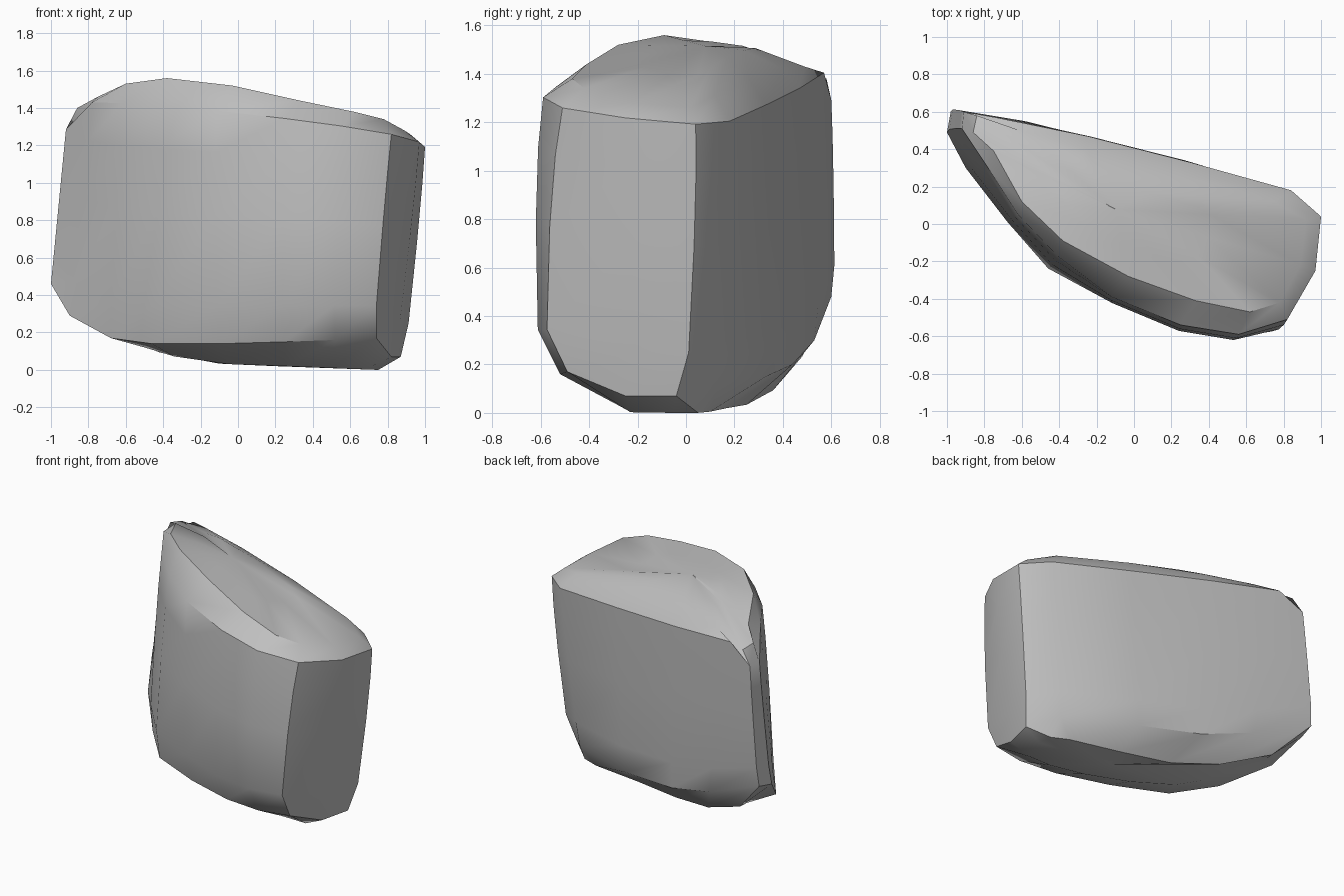
import bpy
import bmesh
from mathutils import Vector

start_cube = bpy.data.objects.get("Cube")
if start_cube:
    bpy.data.objects.remove(start_cube, do_unlink=True)


def make_material(name, colour):
    material = bpy.data.materials.new(name)
    material.use_nodes = True
    material.diffuse_color = colour
    shader = material.node_tree.nodes["Principled BSDF"]
    shader.inputs["Base Color"].default_value = colour
    shader.inputs["Roughness"].default_value = 0.8
    return material


# Rim outline, counter-clockwise from the left rear corner; it lies on a tilted plane
rim_outline = [
    (1, .04), (.84, .18), (.3, .33), (-.25, .47), (-.74, .57),
    (-.91, .6), (-.92, .51), (-.78, .3), (-.62, .05), (-.41, -.17),
    (-.12, -.39), (.25, -.54), (.56, -.59), (.82, -.51), (.97, -.25),
]

# Upper bevel: the raised border of the domed top
crown_outline = [
    (.92, .02, 1.26), (.75, .12, 1.31), (.25, .26, 1.38), (-.25, .4, 1.42), (-.58, .49, 1.43),
    (-.84, .58, 1.38), (-.86, .49, 1.4), (-.75, .39, 1.46), (-.6, .12, 1.53), (-.38, -.09, 1.56),
    (-.03, -.28, 1.52), (.33, -.41, 1.44), (.62, -.47, 1.38), (.78, -.42, 1.34), (.89, -.22, 1.28),
]

# Lower edge of the walls
foot_outline = [
    (.87, -.04, .07), (.72, .13, .12), (.24, .33, .15), (-.2, .44, .2), (-.55, .53, .3),
    (-.98, .6, .48), (-1, .49, .46), (-.9, .3, .29), (-.68, .04, .17), (-.46, -.2, .14),
    (-.1, -.36, .14), (.25, -.48, .15), (.52, -.52, .16), (.74, -.49, .17), (.82, -.25, .07),
]

# Border of the shallow keel under the boulder; its height follows a curve
keel_outline = [
    (.74, .05), (.62, .1), (.25, .17), (-.1, .25), (-.42, .36),
    (-.75, .48), (-.76, .42), (-.66, .28), (-.5, .1), (-.34, 0),
    (-.05, -.1), (.25, -.2), (.5, -.24), (.68, -.23), (.75, -.05),
]


def rim_point(x, y):
    droop = 1.5 * max(0, -.82 - x)
    return Vector((x, y, 1.34 - .145 * x - .075 * y - droop))


def keel_point(x, y):
    height = .03 + .36 * x * x if x < 0 else .03 - .04 * x
    return Vector((x, y, height))


def wall_ring(foot, rim, fraction, bulge):
    """Blend the foot into the rim, swelling the front, left end and rear."""
    ring = []
    for low, high in zip(foot, rim):
        point = low.lerp(high, fraction)
        if low.x > .8:
            point += Vector((.25, .45, 0)) * bulge
        elif low.y < .1:
            swell = max(0, min(1, .8 + .6 * point.x))
            point += Vector((-.15, -.95, 0)) * bulge * swell
        else:
            point.y += bulge * .15
        ring.append(point)
    return ring


def dome_point(crown_point):
    """Step halfway from the crown to the summit, lifted towards the rear."""
    point = crown_point.lerp(summit, .5)
    point.z += .12 * max(0, point.y)
    return point


def bridge(mesh, lower, upper):
    count = len(lower)
    for i in range(count):
        j = (i + 1) % count
        mesh.faces.new((lower[i], lower[j], upper[j], upper[i]))


def close_with_fan(mesh, ring, centre, upward):
    hub = mesh.verts.new(centre)
    for i, corner in enumerate(ring):
        following = ring[(i + 1) % len(ring)]
        face = (corner, following, hub) if upward else (following, corner, hub)
        mesh.faces.new(face)


# Stack the rings from keel to dome
summit = Vector((-.1, .08, 1.515))
keel = [keel_point(*pair) for pair in keel_outline]
foot = [Vector(triple) for triple in foot_outline]
rim = [rim_point(*pair) for pair in rim_outline]
crown = [Vector(triple) for triple in crown_outline]
dome = [dome_point(point) for point in crown]
walls = [wall_ring(foot, rim, fraction, bulge)
         for fraction, bulge in ((.16, .085), (.55, .065), (.82, .035))]

stone_mesh = bmesh.new()
rings = [[stone_mesh.verts.new(point) for point in ring]
         for ring in (keel, foot, *walls, rim, crown, dome)]
for lower, upper in zip(rings, rings[1:]):
    bridge(stone_mesh, lower, upper)
close_with_fan(stone_mesh, rings[0], (.2, 0, .02), upward=False)
close_with_fan(stone_mesh, rings[-1], summit, upward=True)
bmesh.ops.recalc_face_normals(stone_mesh, faces=stone_mesh.faces)

# Turn the stack into one softly shaded boulder
mesh_data = bpy.data.meshes.new("boulder")
stone_mesh.to_mesh(mesh_data)
stone_mesh.free()
mesh_data.materials.append(make_material("stone grey", (.52, .52, .52, 1)))
boulder = bpy.data.objects.new("boulder", mesh_data)
bpy.context.collection.objects.link(boulder)

bpy.ops.object.select_all(action="DESELECT")
boulder.select_set(True)
bpy.context.view_layer.objects.active = boulder
bpy.ops.object.shade_smooth_by_angle(angle=.6)
